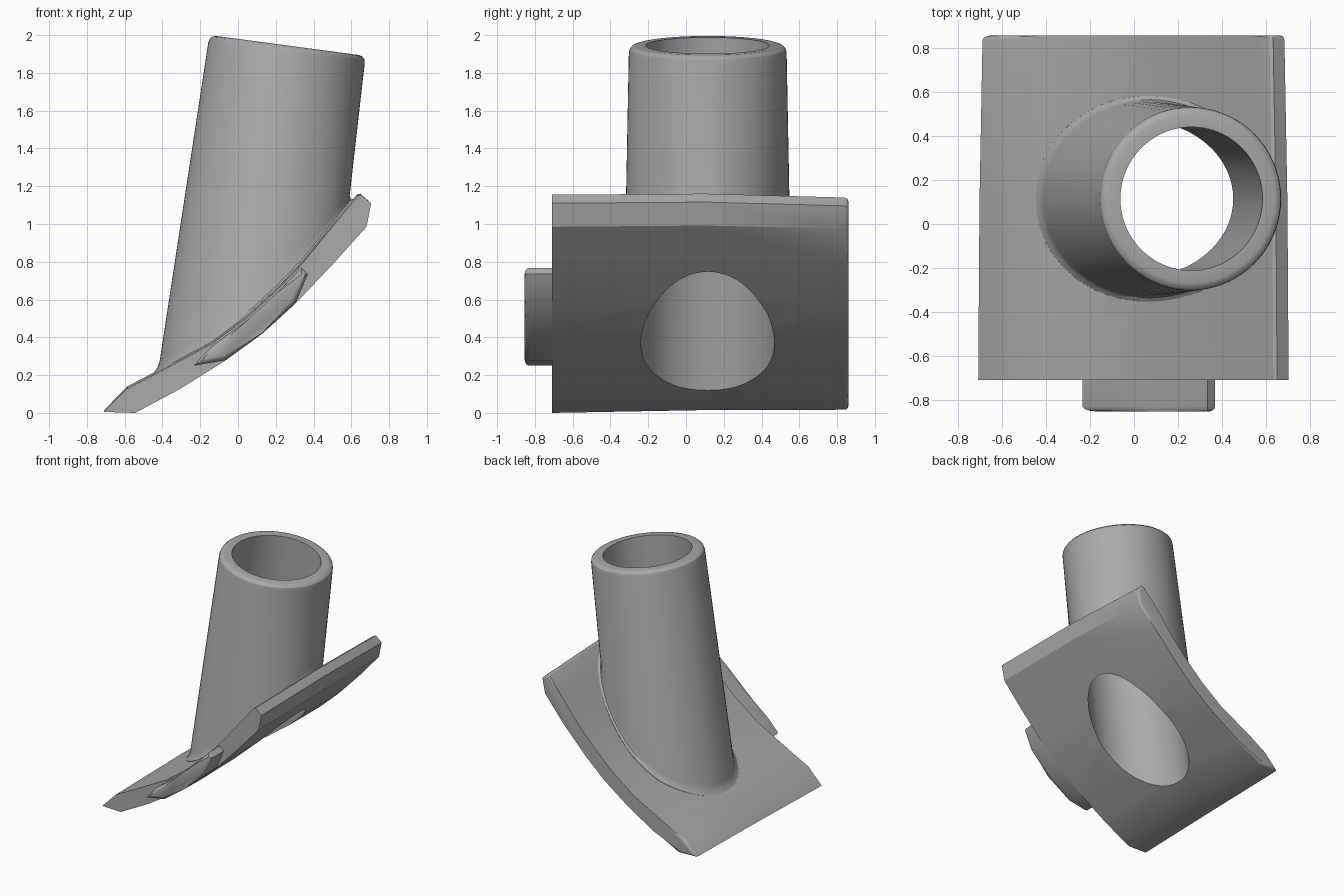
import bpy, bmesh, math
from mathutils import Vector

cube = bpy.data.objects.get("Cube")
if cube:
    bpy.data.objects.remove(cube, do_unlink=True)

grey = bpy.data.materials.new("grey_plastic")
grey.use_nodes = True
grey.diffuse_color = (0.4, 0.4, 0.4, 1)
grey.node_tree.nodes["Principled BSDF"].inputs["Base Color"].default_value = (0.4, 0.4, 0.4, 1)

# Plate profile in x, z: upper and lower curves plus the two pointed ends
UPPER = [(-0.59, 0.127), (-0.43, 0.21), (-0.14, 0.365), (0.06, 0.515), (0.2, 0.645),
         (0.34, 0.79), (0.54, 1.035), (0.635, 1.15)]
LOWER = [(-0.545, 0), (-0.31, 0.125), (-0.07, 0.275), (0.13, 0.42), (0.305, 0.58),
         (0.5, 0.785), (0.68, 0.985)]
PLATE = [(-0.71, 0.005)] + UPPER + [(0.652, 1.155), (0.705, 1.11)] + LOWER[::-1]
TAB = [(-0.235, 0.25), (-0.14, 0.352), (0.06, 0.5), (0.2, 0.63), (0.335, 0.768),
       (0.37, 0.735), (0.305, 0.583), (0.13, 0.423), (-0.07, 0.278)]

# Tube frame: centre of the rim, axis and the two radial directions
RIM = Vector((0.262, 0.115, 1.945))
AXIS = Vector((0.132, 0, 0.991)).normalized()
SIDE = Vector((AXIS.z, 0, -AXIS.x))
SEGMENTS = 72


def finish(name, bm):
    bmesh.ops.recalc_face_normals(bm, faces=bm.faces)
    mesh = bpy.data.meshes.new(name)
    bm.to_mesh(mesh)
    bm.free()
    mesh.materials.append(grey)
    ob = bpy.data.objects.new(name, mesh)
    bpy.context.collection.objects.link(ob)
    return ob


def select(ob):
    bpy.ops.object.select_all(action='DESELECT')
    ob.select_set(True)
    bpy.context.view_layer.objects.active = ob


def bridge(bm, a, b):
    n = len(a)
    for i in range(n):
        bm.faces.new((a[i], a[(i + 1) % n], b[(i + 1) % n], b[i]))


def extrude_profile(name, profile, sections, bevel_y, radius):
    """Loft an x, z profile along y; each section is (y, scale, lift)."""
    bm = bmesh.new()
    loops = [[bm.verts.new((x * s, y, 0.6 + (z - 0.6) * s + lift)) for x, z in profile]
             for y, s, lift in sections]
    for a, b in zip(loops, loops[1:]):
        bridge(bm, a, b)
    bm.faces.new(loops[0])
    bm.faces.new(loops[-1])
    edges = [e for e in bm.edges if all(abs(v.co.y - bevel_y) < 1e-4 for v in e.verts)]
    bmesh.ops.bevel(bm, geom=edges, offset=radius, segments=3, profile=0.5,
                    affect='EDGES', clamp_overlap=True)
    return finish(name, bm)


def height(curve, x):
    for (x0, z0), (x1, z1) in zip(curve, curve[1:]):
        if x <= x1 or (x1, z1) == curve[-1]:
            return z0 + (z1 - z0) * (x - x0) / (x1 - x0)


def outer(s):
    return 0.417 - 0.019 * s


def bore(s):
    return 0.327 - 0.017 * s


def tube_point(angle, s, radius):
    return (RIM + AXIS * s + SIDE * (radius * math.cos(angle))
            + Vector((0, radius * math.sin(angle), 0)))


def meet(angle, radius, grow, lift, mix=1.0):
    """Point where a tube line reaches a curve between the lower and upper plate faces."""
    low, high = -2.4, 0.0
    for _ in range(40):
        s = (low + high) / 2
        p = tube_point(angle, s, radius(s) + grow)
        target = mix * height(UPPER, p.x) + (1 - mix) * height(LOWER, p.x) + lift
        low, high = (low, s) if p.z > target else (s, high)
    return p


def ring(bm, place):
    return [bm.verts.new(place(math.tau * i / SEGMENTS)) for i in range(SEGMENTS)]


# Curved plate, rounded along its back edge
plate = extrude_profile("curved_plate", PLATE,
                        [(-0.71, 1, 0), (0.1, 0.992, 0.01), (0.86, 0.972, 0)], 0.86, 0.03)

# Bore through the plate
bm = bmesh.new()
ends = [ring(bm, lambda a, s=s: tube_point(a, s, bore(s))) for s in (-2.4, 0.1)]
bridge(bm, *ends)
for end in ends:
    bm.faces.new(end)
cutter = finish("bore_cutter", bm)
cut = plate.modifiers.new("bore", 'BOOLEAN')
cut.operation = 'DIFFERENCE'
cut.solver = 'EXACT'
cut.object = cutter
select(plate)
bpy.ops.object.modifier_apply(modifier=cut.name)
bpy.data.objects.remove(cutter, do_unlink=True)

# Front tab with a rounded outer edge
tab = extrude_profile("front_tab", TAB, [(-0.855, 1, 0), (-0.7, 1, 0)], -0.855, 0.025)

# Leaning hollow tube: fillet at the foot, tapered wall, rounded rim, bore
bm = bmesh.new()
rings = [ring(bm, lambda a, g=g, l=l, m=m: meet(a, outer, g, l, m))
         for g, l, m in ((0.025, 0, 0.5), (0.025, 0.01, 1), (0.008, 0.025, 1), (0, 0.055, 1))]
rings += [ring(bm, lambda a, s=s, d=d: tube_point(a, s, outer(s) - d))
          for s, d in ((-0.04, 0), (-0.018, 0.005), (-0.005, 0.018), (0, 0.035))]
rings.append(ring(bm, lambda a: tube_point(a, 0, bore(0))))
rings.append(ring(bm, lambda a: meet(a, bore, 0, 0, 0.5)))
for a, b in zip(rings, rings[1:] + rings[:1]):
    bridge(bm, a, b)
tube = finish("hollow_tube", bm)

for ob in (plate, tab, tube):
    select(ob)
    bpy.ops.object.shade_smooth_by_angle(angle=math.radians(30))
